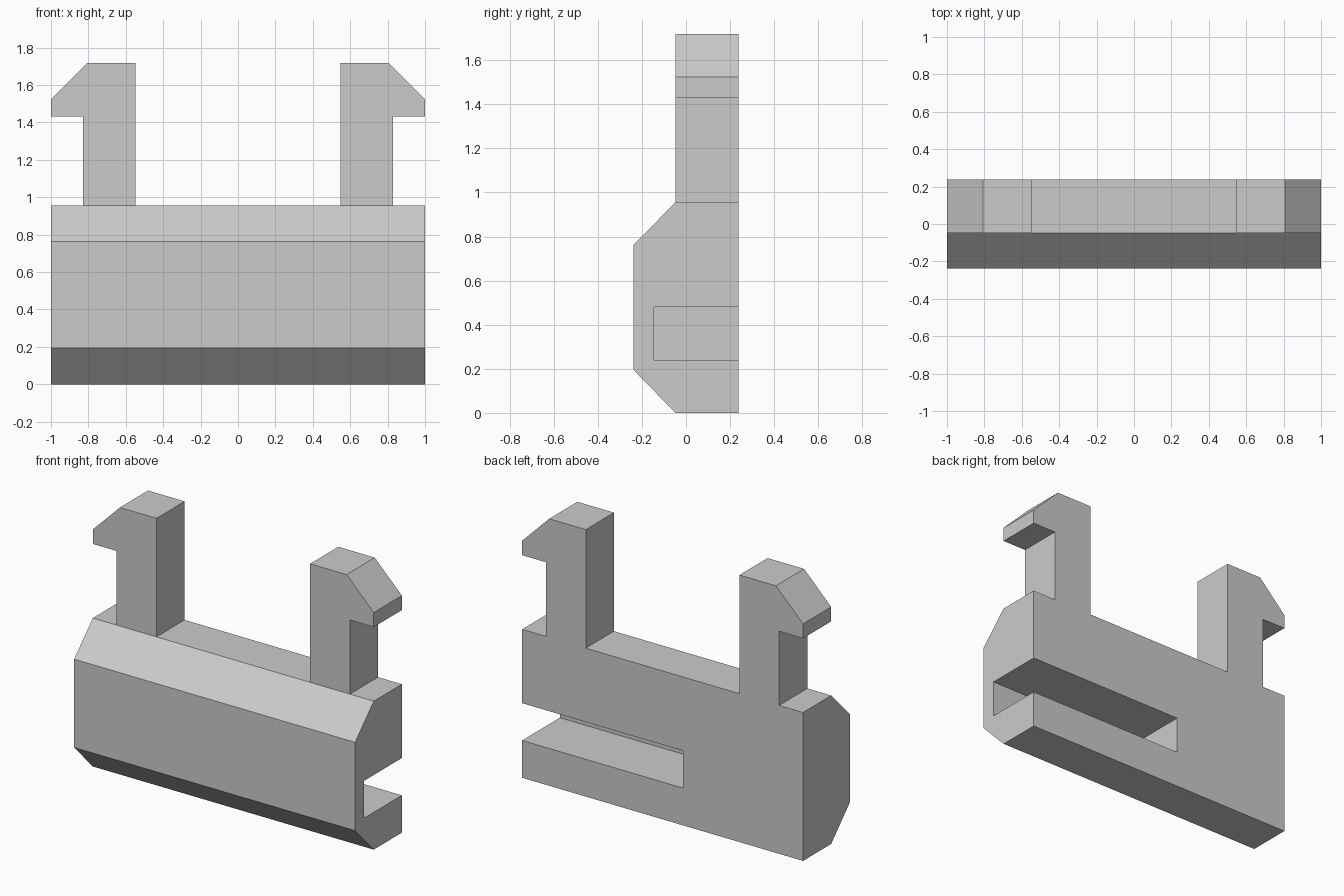
import bpy
import bmesh
from mathutils import Vector

cube = bpy.data.objects.get("Cube")
if cube:
    bpy.data.objects.remove(cube, do_unlink=True)

# Single flat colour
grey = bpy.data.materials.new("light grey")
grey.use_nodes = True
grey.diffuse_color = (0.6, 0.6, 0.6, 1)
grey.node_tree.nodes["Principled BSDF"].inputs["Base Color"].default_value = grey.diffuse_color


def prism(name, points, direction):
    """Extrude a flat 3D outline along a direction into a closed solid."""
    bm = bmesh.new()
    face = bm.faces.new([bm.verts.new(p) for p in points])
    result = bmesh.ops.extrude_face_region(bm, geom=[face], use_keep_orig=True)
    verts = [v for v in result["geom"] if isinstance(v, bmesh.types.BMVert)]
    bmesh.ops.translate(bm, verts=verts, vec=Vector(direction))
    bmesh.ops.recalc_face_normals(bm, faces=bm.faces)
    mesh = bpy.data.meshes.new(name)
    bm.to_mesh(mesh)
    bm.free()
    mesh.materials.append(grey)
    obj = bpy.data.objects.new(name, mesh)
    bpy.context.collection.objects.link(obj)
    return obj


BACK, STEP, FRONT = 0.238, -0.048, -0.238
TOP = 0.955

# Body: chamfered side profile run across the full width
profile = [(BACK, 0), (STEP, 0), (FRONT, 0.195), (FRONT, 0.763), (STEP, TOP), (BACK, TOP)]
body = prism("body", [(-1, y, z) for y, z in profile], (2, 0, 0))

# Slot: open at the back and at the left end
SLOT_END, SLOT_FRONT, LOW, HIGH = -0.145, -0.145, 0.24, 0.48
slot = [(SLOT_FRONT, LOW), (0.5, LOW), (0.5, HIGH), (SLOT_FRONT, HIGH)]
cutter = prism("slot_cutter", [(SLOT_END, y, z) for y, z in slot], (1.5, 0, 0))
cutter.hide_render = True
cut = body.modifiers.new("slot", 'BOOLEAN')
cut.operation = 'DIFFERENCE'
cut.solver = 'EXACT'
cut.object = cutter
bpy.context.view_layer.objects.active = body
bpy.ops.object.modifier_apply(modifier=cut.name)
bpy.data.objects.remove(cutter, do_unlink=True)

# Hooked prongs: mirrored pair with outward barbs
hook = [(0.547, TOP), (0.83, TOP), (0.83, 1.432), (1, 1.432),
        (1, 1.525), (0.807, 1.718), (0.547, 1.718)]
for side, sign in (("left", 1), ("right", -1)):
    prism(side + "_hook", [(sign * x, STEP, z) for x, z in hook], (0, BACK - STEP, 0))
